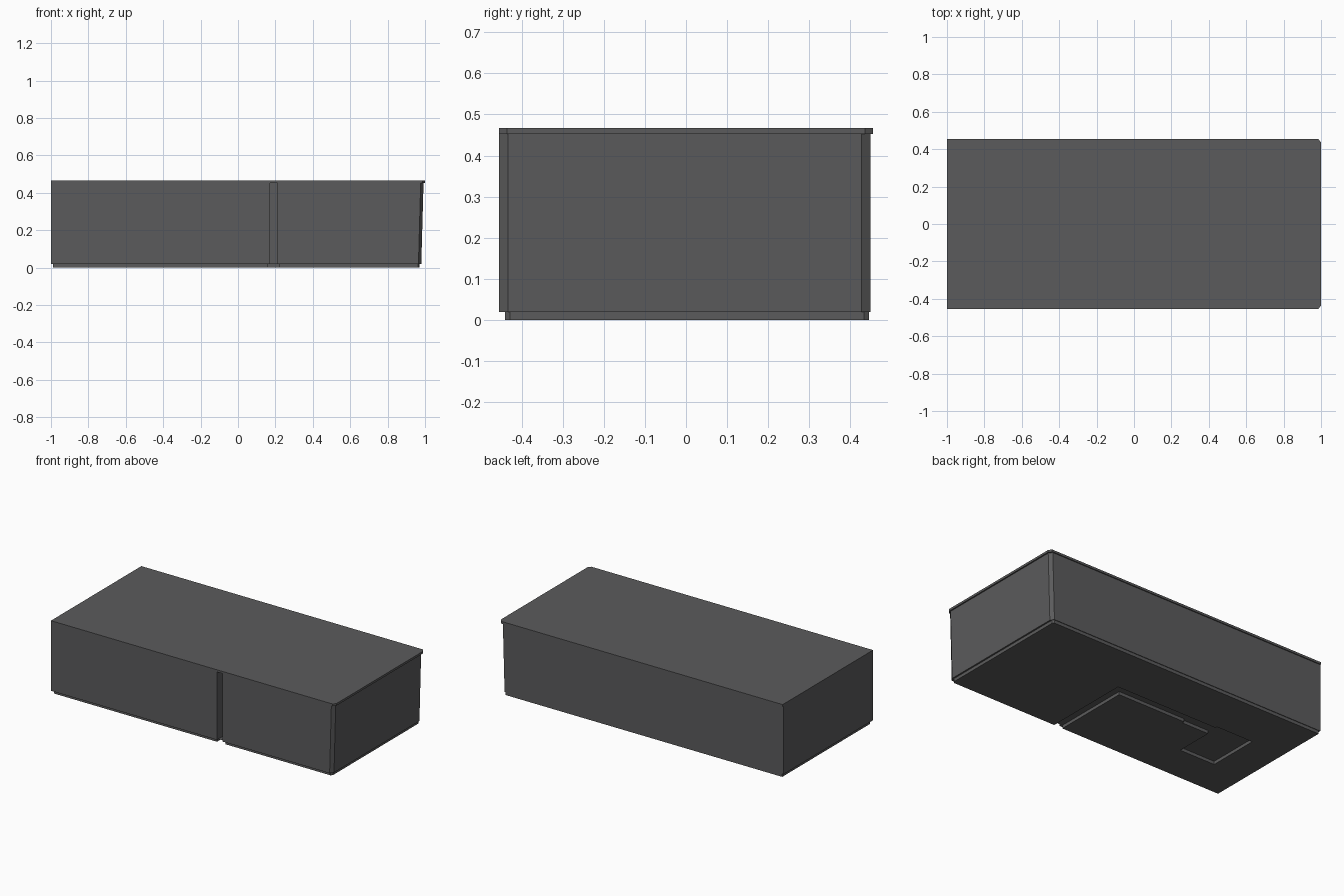
import bpy, bmesh

if "Cube" in bpy.data.objects:
    bpy.data.objects.remove(bpy.data.objects["Cube"])

mat = bpy.data.materials.new("dark_grey")
mat.diffuse_color = (0.105, 0.105, 0.107, 1)
mat.use_nodes = True
mat.node_tree.nodes["Principled BSDF"].inputs["Base Color"].default_value = mat.diffuse_color


def channel(g):
    """Plan of the winding slot and its pocket, widened by g, from left mouth to right mouth."""
    return [(0.17 - g, 0.07 - g), (-0.32, 0.07 - g), (-0.32, 0.055 - g), (-0.52 + g, 0.055 - g),
            (-0.52 + g, -0.19 - g), (-0.75 - g, -0.19 - g), (-0.75 - g, 0.125 + g),
            (-0.50, 0.125 + g), (-0.50, 0.112 + g), (0.21 + g, 0.112 + g)]


def outline(x0, x1, y0, y1, c, g=None):
    """Box plan with the right corners cut by c; g adds the channel open to the front."""
    pts = [(x0, y0)]
    if g is not None:
        pts += [(0.17 - g, y0)] + channel(g) + [(0.21 + g, y0)]
    pts += [(x1 - c * 0.7, y0), (x1, y0 + c), (x1, y1 - c), (x1 - c * 0.7, y1), (x0, y1)]
    return pts


def loft(name, low, high, z0, z1):
    bm = bmesh.new()
    a = [bm.verts.new((x, y, z0)) for x, y in low]
    b = [bm.verts.new((x, y, z1)) for x, y in high]
    n = len(a)
    for i in range(n):
        j = (i + 1) % n
        bm.faces.new((a[i], a[j], b[j], b[i]))
    caps = [bm.faces.new(a[::-1]), bm.faces.new(b)]
    bmesh.ops.triangulate(bm, faces=caps)
    bmesh.ops.recalc_face_normals(bm, faces=bm.faces)
    me = bpy.data.meshes.new(name)
    bm.to_mesh(me)
    bm.free()
    me.materials.append(mat)
    ob = bpy.data.objects.new(name, me)
    bpy.context.collection.objects.link(ob)
    return ob


# base plate: inset foot with a slightly wider channel
foot = outline(-0.99, 0.97, -0.44, 0.445, 0.012, 0.01)
loft("base_plate", foot, foot, 0.0, 0.02)

# main body: right wall leans outward, channel cut right through
loft("body", outline(-1.0, 0.98, -0.455, 0.449, 0.022, 0.0),
     outline(-1.0, 0.992, -0.455, 0.449, 0.022, 0.0), 0.02, 0.453)

# lid: thin overhanging top
lid = outline(-1.0, 1.0, -0.455, 0.455, 0.02)
loft("lid", lid, lid, 0.453, 0.467)
